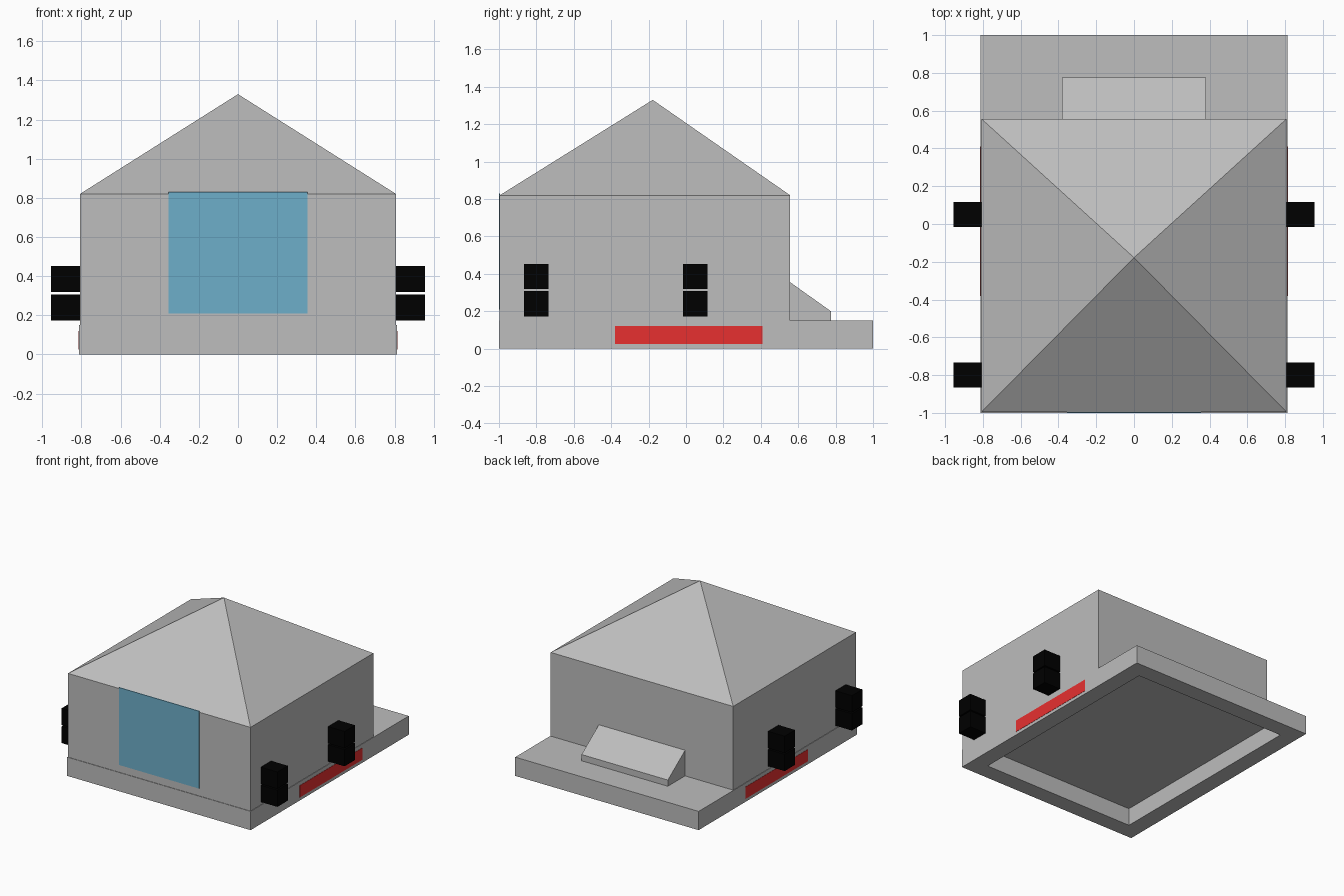
import bpy, bmesh
from mathutils import Vector

if "Cube" in bpy.data.objects:
    bpy.data.objects.remove(bpy.data.objects["Cube"])


def material(name, rgb):
    m = bpy.data.materials.new(name)
    m.diffuse_color = (*rgb, 1)
    m.use_nodes = True
    m.node_tree.nodes["Principled BSDF"].inputs["Base Color"].default_value = m.diffuse_color
    return m


GREY = material("grey", (0.51, 0.51, 0.51))
BLUE = material("window blue", (0.155, 0.425, 0.59))
RED = material("red", (0.81, 0.03, 0.03))
BLACK = material("black", (0.0, 0.0, 0.0))


def finish(bm, name, mat):
    bmesh.ops.recalc_face_normals(bm, faces=bm.faces)
    me = bpy.data.meshes.new(name)
    bm.to_mesh(me)
    bm.free()
    me.materials.append(mat)
    ob = bpy.data.objects.new(name, me)
    bpy.context.collection.objects.link(ob)
    return ob


def box_mesh(lo, hi):
    bm = bmesh.new()
    bmesh.ops.create_cube(bm, size=1)
    lo, hi = Vector(lo), Vector(hi)
    bmesh.ops.scale(bm, vec=hi - lo, verts=bm.verts)
    bmesh.ops.translate(bm, vec=(lo + hi) / 2, verts=bm.verts)
    bm.normal_update()
    return bm


def box(name, lo, hi, mat, mirror=False):
    ob = finish(box_mesh(lo, hi), name, mat)
    if mirror:
        ob.modifiers.new("mirror", 'MIRROR')
    return ob


# Base slab with a rectangular recess in its underside
bm = box_mesh((-0.812, -1, 0), (0.812, 1, 0.15))
bottom = [f for f in bm.faces if f.normal.z < -0.9]
bmesh.ops.inset_region(bm, faces=bottom, thickness=0.19)
floor = bmesh.ops.extrude_discrete_faces(bm, faces=bottom)["faces"]
bmesh.ops.translate(bm, vec=(0, 0, 0.14), verts=floor[0].verts)
finish(bm, "base_slab", GREY)

# House walls with a pyramid roof drawn up from the top
bm = box_mesh((-0.808, -0.996, 0.15), (0.808, 0.557, 0.82))
top = [f for f in bm.faces if f.normal.z > 0.9]
apex = bmesh.ops.poke(bm, faces=top)["verts"][0]
apex.co = (0, -0.178, 1.33)
finish(bm, "house_and_roof", GREY)

# Sloping hatch on the back ledge
bm = box_mesh((-0.382, 0.55, 0.145), (0.382, 0.775, 0.36))
for v in bm.verts:
    if v.co.y > 0.7 and v.co.z > 0.3:
        v.co.z = 0.2
finish(bm, "back_hatch", GREY)

# Front window plate
box("front_window", (-0.355, -1.0, 0.21), (0.355, -0.994, 0.83), BLUE)

# Red strips on both sides of the base
box("side_strip", (0.808, -0.38, 0.025), (0.814, 0.41, 0.12), RED, True)

# Paired black blocks on both side walls
for y in (-0.8, 0.05):
    for z in (0.24, 0.385):
        box("side_block", (0.806, y - 0.066, z - 0.067),
            (0.955, y + 0.066, z + 0.067), BLACK, True)
